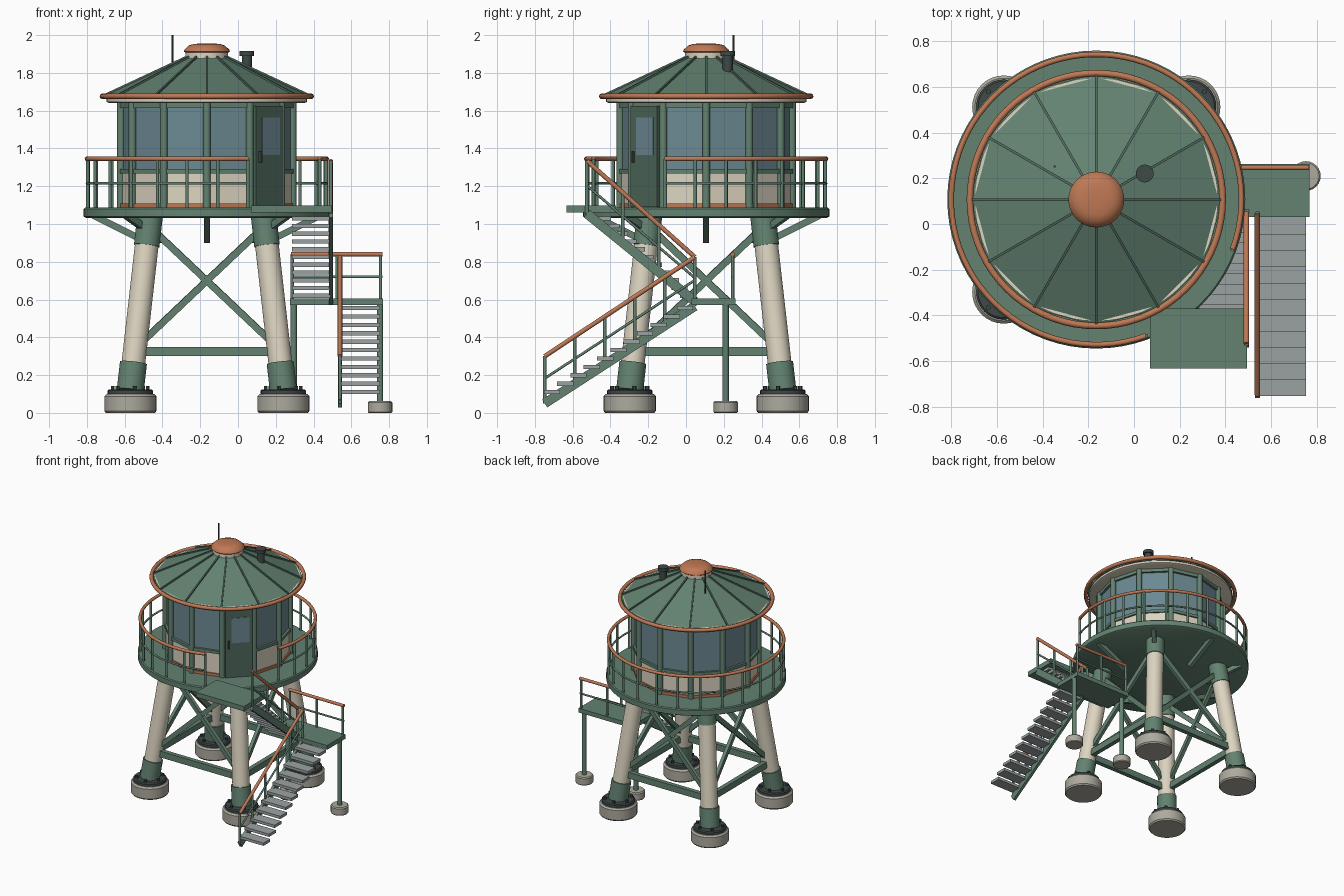
import bpy, bmesh
from math import sin, cos, pi, radians
from mathutils import Vector, Matrix

if "Cube" in bpy.data.objects:
    bpy.data.objects.remove(bpy.data.objects["Cube"])

COL = dict(green=(.125, .225, .165), dark_green=(.075, .14, .105), copper=(.52, .19, .09),
           cream=(.72, .66, .53), glass=(.15, .25, .29), concrete=(.42, .40, .34),
           steel=(.33, .36, .36), dark=(.05, .065, .065))
MATS = {}
for n, c in COL.items():
    MATS[n] = bpy.data.materials.new(n)
    MATS[n].diffuse_color = (*c, 1)

parts = {}
C = Vector((-.165, .107, 0))          # tower axis


def bm_of(name, mat):
    return parts.setdefault((name, mat), bmesh.new())


def pol(r, deg, z):
    a = radians(deg)
    return C + Vector((r * cos(a), r * sin(a), z))


def tube(name, mat, a, b, r, r2=None, seg=16, spin=0):
    """Cylinder or cone from a to b."""
    a, b = Vector(a), Vector(b)
    d = b - a
    m = (Matrix.Translation((a + b) / 2) @ d.to_track_quat('Z', 'Y').to_matrix().to_4x4()
         @ Matrix.Rotation(spin, 4, 'Z'))
    bmesh.ops.create_cone(bm_of(name, mat), cap_ends=True, segments=seg, radius1=r,
                          radius2=r if r2 is None else r2, depth=d.length, matrix=m)


def box(name, mat, lo, hi, rot=0):
    lo, hi = Vector(lo), Vector(hi)
    s = hi - lo
    m = (Matrix.Translation((lo + hi) / 2) @ Matrix.Rotation(radians(rot), 4, 'Z')
         @ Matrix.Diagonal((*s, 1)))
    bmesh.ops.create_cube(bm_of(name, mat), size=1, matrix=m)


def beam(name, mat, a, b, w, h):
    """Rectangular bar from a to b, w wide sideways and h deep."""
    a, b = Vector(a), Vector(b)
    z = (b - a).normalized()
    x = z.cross(Vector((0, 0, 1))).normalized()
    y = z.cross(x)
    m = Matrix((x, y, z)).transposed().to_4x4()
    m = Matrix.Translation((a + b) / 2) @ m @ Matrix.Diagonal((w, h, (b - a).length, 1))
    bmesh.ops.create_cube(bm_of(name, mat), size=1, matrix=m)


def lathe(name, mat, prof, o=C, seg=48, spin=0, a0=0, a1=360, closed=False):
    """Revolve (r, z) profile about the vertical through o."""
    bm = bm_of(name, mat)
    full = abs(a1 - a0) >= 360
    n = seg if full else seg + 1
    rings = []
    for i in range(n):
        a = radians(a0 + (a1 - a0) * i / seg) + spin
        rings.append([bm.verts.new((o.x + r * cos(a), o.y + r * sin(a), o.z + z)) for r, z in prof])
    k = len(prof)
    for i in range(seg):
        p, q = rings[i], rings[(i + 1) % n]
        for j in range(k if closed else k - 1):
            bm.faces.new((p[j], q[j], q[(j + 1) % k], p[(j + 1) % k]))
    if full and not closed:
        bm.faces.new([r[0] for r in reversed(rings)])
        bm.faces.new([r[-1] for r in rings])
    elif not full:
        bm.faces.new(rings[0])
        bm.faces.new(rings[-1][::-1])


def hoop(name, mat, R, z, r, a0=0, a1=360, seg=72):
    prof = [(R + r * cos(t * pi / 5), z + r * sin(t * pi / 5)) for t in range(10)]
    lathe(name, mat, prof, seg=seg, a0=a0, a1=a1, closed=True)


# Legs with footings, flanges, bolts and collars
def leg(ang, z):
    return pol((.405 - (z - .12) * .113) * 2 ** .5, ang, z)

for a in (45, 135, 225, 315):
    f = leg(a, .12)
    f.z = 0
    lathe('footing', 'concrete', [(.13, 0), (.138, .01), (.138, .088), (.126, .1)], f, 32)
    lathe('base_flange', 'dark', [(.12, .1), (.12, .118), (.112, .125)], f, 32)
    for k in range(6):
        t = k * pi / 3 + radians(a)
        p = f + Vector((.096 * cos(t), .096 * sin(t), .12))
        tube('flange_bolt', 'dark', p, p + Vector((0, 0, .022)), .011, seg=6)
    tube('leg_boot', 'green', leg(a, .12), leg(a, .265), .072, seg=28)
    tube('leg', 'cream', leg(a, .26), leg(a, .9), .063, seg=28)
    tube('leg_collar', 'green', leg(a, .885), leg(a, 1.04), .068, seg=28)
    # girts and cross bracing on each side
    beam('girt', 'green', leg(a, .325), leg(a + 90, .325), .035, .05)
    beam('cross_brace', 'green', leg(a, .34), leg(a + 90, .99), .026, .036)
    beam('cross_brace', 'green', leg(a, .99), leg(a + 90, .34), .026, .036)
for k in range(8):
    beam('deck_strut', 'green', pol(.34, k * 45, .915), pol(.6, k * 45, 1.045), .032, .035)

# Round deck
lathe('deck', 'green', [(.64, 1.033), (.652, 1.04), (.652, 1.08), (.645, 1.087)], seg=72)

# Deck railing, open in front of the door
hoop('deck_handrail', 'copper', .635, 1.345, .012, -20, 290)
hoop('deck_midrail', 'green', .635, 1.215, .007, -20, 290)
for i in range(22):
    a = -20 + 310 * i / 21
    tube('deck_rail_post', 'green', pol(.635, a, 1.08), pol(.635, a, 1.345), .0095, seg=10)

# Twelve-sided cabin
lathe('cabin_base_trim', 'copper', [(.462, 1.085), (.462, 1.108)], seg=12)
lathe('cabin_lower_wall', 'cream', [(.452, 1.1), (.452, 1.275)], seg=12)
lathe('window_sill', 'green', [(.464, 1.268), (.464, 1.29)], seg=12)
lathe('cabin_glazing', 'glass', [(.446, 1.285), (.446, 1.63)], seg=12)
lathe('window_head', 'green', [(.464, 1.615), (.464, 1.645)], seg=12)
for k in range(12):
    tube('cabin_post', 'green', pol(.455, k * 30, 1.087), pol(.455, k * 30, 1.64), .02, seg=12)

# Door on the front right face
def door_box(name, mat, r, t, w, d, z0, z1):
    c = pol(r, -45, 0) + Vector((t, t, 0)) * .7071
    box(name, mat, (c.x - d / 2, c.y - w / 2, z0), (c.x + d / 2, c.y + w / 2, z1), -45)

door_box('door', 'dark_green', .448, 0, .2, .04, 1.09, 1.625)
door_box('door_window', 'glass', .462, .01, .13, .02, 1.365, 1.565)
door_box('door_handle', 'dark', .475, -.075, .013, .022, 1.325, 1.385)

# Roof: fascia, cone, standing seams, rim and crown
lathe('fascia', 'cream', [(.515, 1.64), (.53, 1.646), (.53, 1.682)], seg=64)
lathe('roof', 'green', [(.552, 1.662), (.552, 1.674), (.1, 1.885)], seg=12)
for k in range(12):
    beam('roof_seam', 'dark_green', pol(.548, k * 30, 1.678), pol(.1, k * 30, 1.887), .011, .014)
hoop('roof_rim', 'copper', .553, 1.676, .0145)
lathe('crown_collar', 'cream', [(.113, 1.865), (.113, 1.915)], seg=32)
lathe('crown_cap', 'copper', [(.115, 1.908), (.122, 1.914), (.12, 1.922), (.095, 1.945),
                              (.07, 1.953), (.03, 1.956)], seg=36)
tube('antenna', 'dark', (-.347, .252, 1.77), (-.347, .252, 2), .005, seg=8)
tube('chimney', 'dark', (.047, .221, 1.76), (.047, .221, 1.9), .027, seg=20)
tube('chimney_cap', 'dark', (.047, .221, 1.89), (.047, .221, 1.915), .039, seg=20)

# Landings and their supports
box('upper_landing', 'green', (.07, -.633, 1.06), (.495, -.37, 1.098))
box('mid_landing', 'green', (.275, .03, .572), (.767, .262, .606))
for x in (.295, .752):
    tube('landing_leg', 'green', (x, .21, .05), (x, .21, .58), .017, seg=14)
    f = Vector((x, .21, 0))
    lathe('landing_footing', 'concrete', [(.06, 0), (.065, .006), (.065, .055), (.058, .063)], f, 24)
for x in (.287, .525, .755):
    tube('landing_rail_post', 'green', (x, .247, .6), (x, .247, .84), .009, seg=10)
tube('landing_handrail', 'copper', (.28, .247, .84), (.765, .247, .84), .0115)
tube('landing_midrail', 'green', (.28, .247, .72), (.765, .247, .72), .007, seg=10)


# Stair flights: inner stringer, treads and railing
def flight(name, xs, x0, x1, top, bot, treads, rail_top, rail_bot, posts):
    P = lambda yz, x=xs: Vector((x, *yz))
    beam(name + '_stringer', 'green', P(top), P(bot), .022, .05)
    for y, z in treads:
        box(name + '_tread', 'steel', (x0, y - .043, z - .011), (x1, y + .043, z + .011))
    tube(name + '_handrail', 'copper', P(rail_top), P(rail_bot), .012)
    mt = P(rail_top).lerp(P(top), .47)
    mb = P(rail_bot).lerp(P(bot), .47)
    tube(name + '_midrail', 'green', mt, mb, .007, seg=10)
    for i in range(posts):
        t = i / (posts - 1)
        tube(name + '_rail_post', 'green', P(top).lerp(P(bot), t),
             P(rail_top).lerp(P(rail_bot), t), .0095, seg=10)

flight('upper_flight', .492, .285, .49, (-.525, 1.055), (.047, .59),
       [(-.44 + .045 * i, 1.03 - .041 * i) for i in range(11)], (-.525, 1.335), (.047, .825), 4)
flight('lower_flight', .54, .535, .752, (.047, .565), (-.748, .05),
       [(-.005 - .0705 * i, .555 - .0445 * i) for i in range(11)], (.047, .825), (-.748, .3), 6)

# Turn every part into an object, smooth with sharp edges kept
for (name, mat), bm in parts.items():
    bmesh.ops.recalc_face_normals(bm, faces=bm.faces)
    for f in bm.faces:
        f.smooth = True
    lim = radians(20 if name == 'roof' else 38)
    if name.startswith(('cabin_l', 'cabin_g', 'cabin_b', 'window', 'roof')) and name != 'roof_rim':
        lim = radians(5)
    for e in bm.edges:
        e.smooth = e.calc_face_angle(0) < lim
    me = bpy.data.meshes.new(name)
    bm.to_mesh(me)
    bm.free()
    me.materials.append(MATS[mat])
    bpy.context.scene.collection.objects.link(bpy.data.objects.new(name, me))

for m in bpy.data.materials:
    if m.users and not m.is_grease_pencil:
        m.use_nodes = True
        m.node_tree.nodes["Principled BSDF"].inputs["Base Color"].default_value = m.diffuse_color
